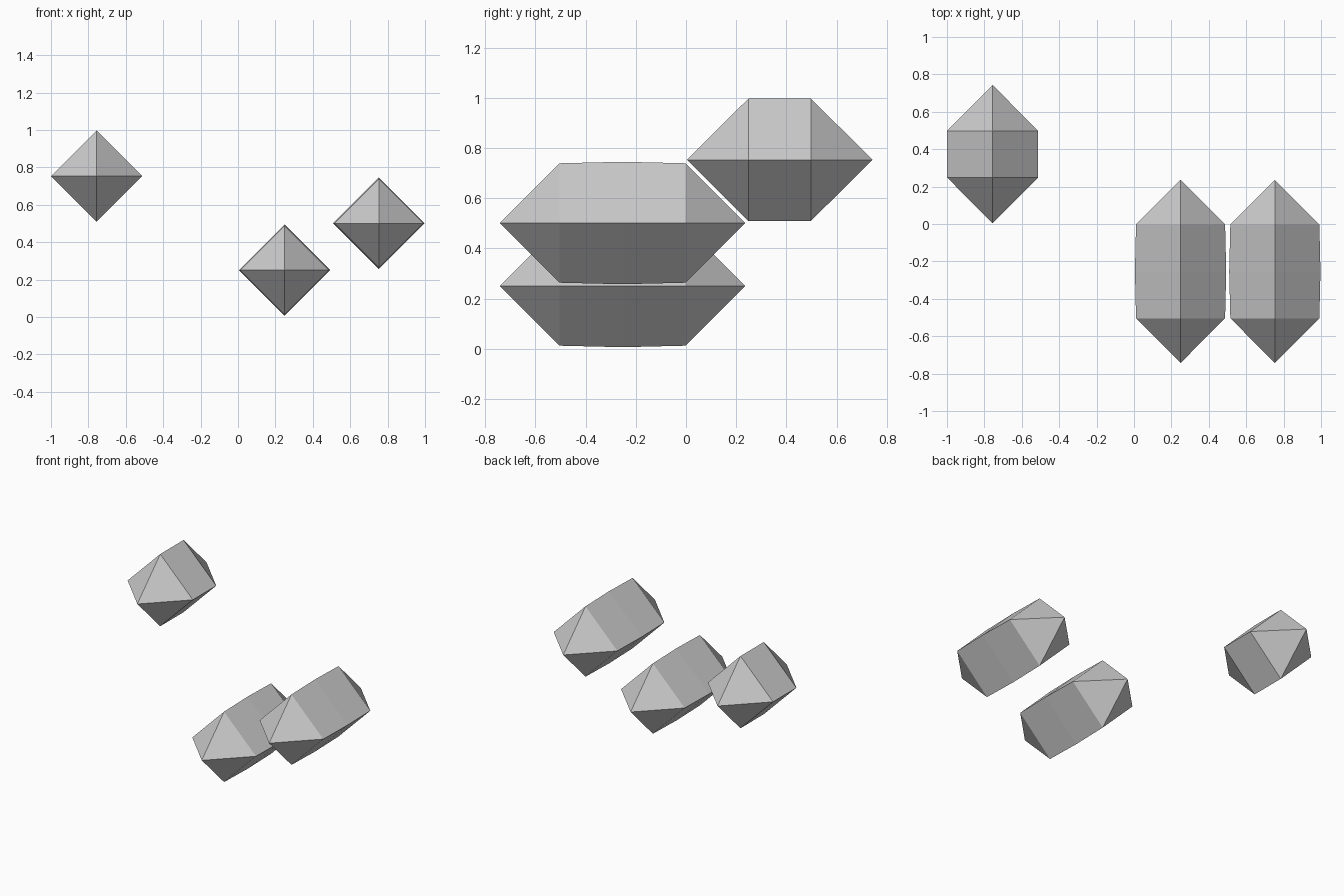
import bpy
import bmesh
from mathutils import Vector

cube = bpy.data.objects.get("Cube")
if cube:
    bpy.data.objects.remove(cube, do_unlink=True)

grey = bpy.data.materials.new("plain grey")
grey.use_nodes = True
colour = (0.6, 0.6, 0.6, 1)
grey.diffuse_color = colour
grey.node_tree.nodes["Principled BSDF"].inputs["Base Color"].default_value = colour

DIAMOND = [(1, 0), (0, 1), (-1, 0), (0, -1)]


def crystal(name, x, z, front_tip, rings, back_tip):
    """Diamond rings (y, half width) along y, closed by a point at each end."""
    bm = bmesh.new()
    loops = [[bm.verts.new((x + r * dx, y, z + r * dz)) for dx, dz in DIAMOND]
             for y, r in rings]
    front = bm.verts.new((x, front_tip, z))
    back = bm.verts.new((x, back_tip, z))
    for i in range(len(DIAMOND)):
        j = (i + 1) % len(DIAMOND)
        bm.faces.new((front, loops[0][i], loops[0][j]))
        bm.faces.new((back, loops[-1][j], loops[-1][i]))
        for a, b in zip(loops, loops[1:]):
            bm.faces.new((a[i], b[i], b[j], a[j]))
    bmesh.ops.recalc_face_normals(bm, faces=bm.faces)
    mesh = bpy.data.meshes.new(name)
    bm.to_mesh(mesh)
    bm.free()
    mesh.materials.append(grey)
    # Put the origin at the middle of the crystal
    centre = Vector((x, (front_tip + back_tip) / 2, z))
    for v in mesh.vertices:
        v.co -= centre
    obj = bpy.data.objects.new(name, mesh)
    obj.location = centre
    bpy.context.collection.objects.link(obj)


# Short crystal at the back right
crystal("short_crystal", -0.756, 0.753, 0.004,
        [(0.249, 0.244), (0.498, 0.244)], 0.743)

# Two long crystals, slightly swollen in the middle
long_rings = [(-0.504, 0.238), (-0.253, 0.244), (-0.002, 0.238)]
for name, x, z in (("lower_long_crystal", 0.249, 0.25),
                   ("upper_long_crystal", 0.753, 0.501)):
    crystal(name, x, z, -0.743, long_rings, 0.236)
